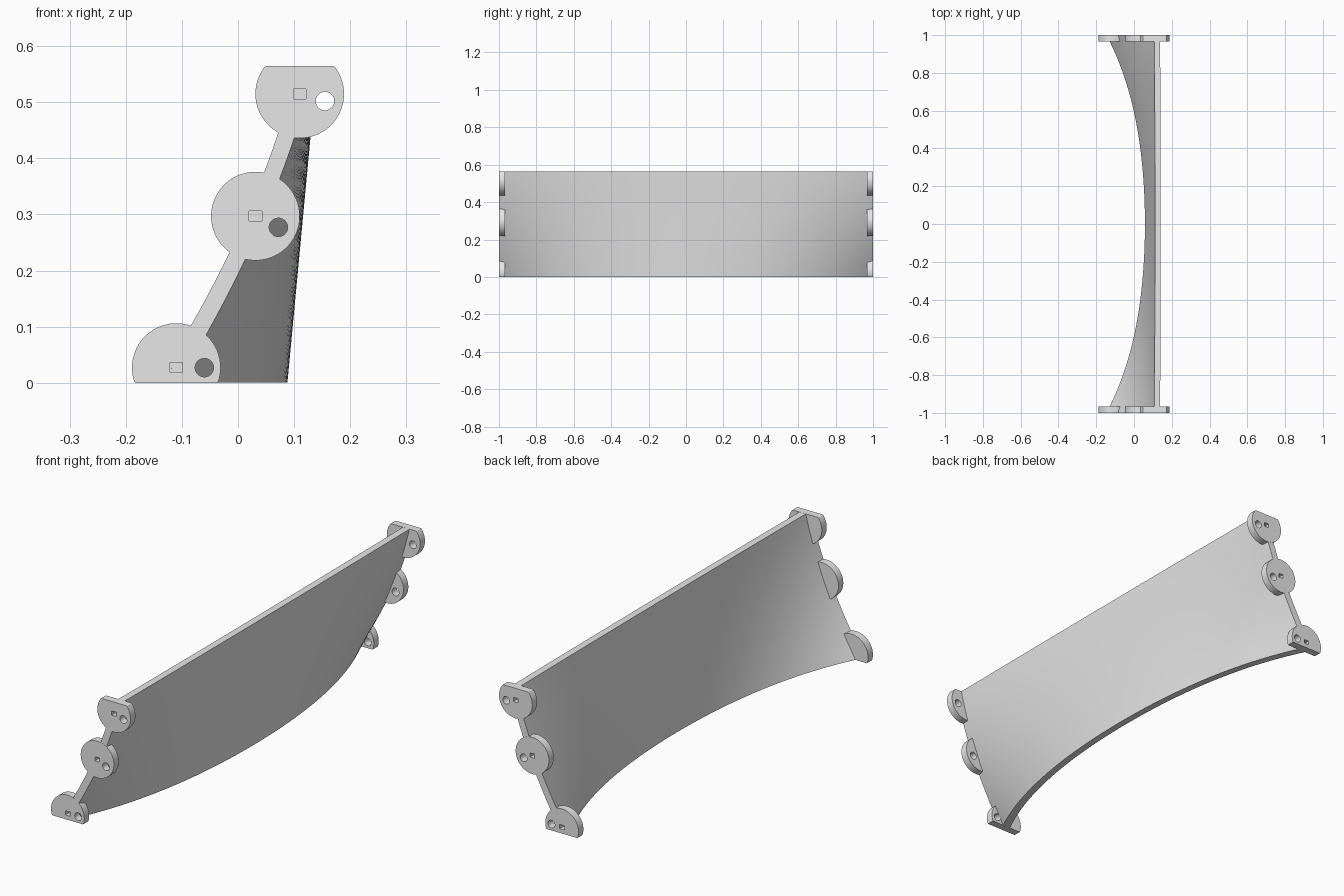
import bpy, bmesh, math

if "Cube" in bpy.data.objects:
    bpy.data.objects.remove(bpy.data.objects["Cube"])

HEIGHT = 0.565      # overall height
PLATE = 0.033       # end plate thickness
HALF_T = 0.015      # half of the panel thickness

grey = bpy.data.materials.new("light_grey")
grey.diffuse_color = (0.8, 0.8, 0.8, 1)
grey.use_nodes = True
grey.node_tree.nodes["Principled BSDF"].inputs["Base Color"].default_value = grey.diffuse_color


def make_object(name, bm):
    bmesh.ops.recalc_face_normals(bm, faces=bm.faces[:])
    mesh = bpy.data.meshes.new(name)
    bm.to_mesh(mesh)
    bm.free()
    mesh.materials.append(grey)
    obj = bpy.data.objects.new(name, mesh)
    bpy.context.collection.objects.link(obj)
    return obj


def prism(bm, outline, y0, y1):
    """Extrude an x-z outline from y0 to y1."""
    a = [bm.verts.new((x, y0, z)) for x, z in outline]
    b = [bm.verts.new((x, y1, z)) for x, z in outline]
    bm.faces.new(a)
    bm.faces.new(b[::-1])
    n = len(a)
    for i in range(n):
        j = (i + 1) % n
        bm.faces.new((a[i], b[i], b[j], a[j]))


def disc(cx, cz, r, n):
    """Circle outline, cut flat at the floor and at the top."""
    pts = []
    for i in range(n):
        t = 2 * math.pi * (i + 0.5) / n
        pts.append((cx + r * math.cos(t), min(HEIGHT, max(0, cz + r * math.sin(t)))))
    return pts


def centre_x(y, z):
    """Middle surface of the panel: straight at the top, bowed at the bottom."""
    end = -0.11 + 0.5222 * (z - 0.027) - 0.337 * (z - 0.027) * (z - 0.297)
    mid = 0.073 + 0.094 * z
    bow = 0.72 * y ** 2 + 0.28 * y ** 4
    return mid + (end - mid) * bow


def cut(obj, cutter):
    mod = obj.modifiers.new("holes", 'BOOLEAN')
    mod.operation = 'DIFFERENCE'
    mod.solver = 'EXACT'
    mod.object = cutter


# Curved panel: two offset grids closed around the border
NY, NZ = 56, 16
bm = bmesh.new()
sheets = []
for side in (-1, 1):
    rows = []
    for i in range(NY + 1):
        y = 0.9997 * (2 * i / NY - 1)
        row = []
        for k in range(NZ + 1):
            z = 0.0003 + (HEIGHT - 0.0006) * k / NZ
            e = 0.001
            dz = (centre_x(y, z + e) - centre_x(y, z - e)) / (2 * e)
            dy = (centre_x(y + e, z) - centre_x(y - e, z)) / (2 * e)
            half = HALF_T * math.sqrt(1 + dz * dz + dy * dy)
            row.append(bm.verts.new((centre_x(y, z) + side * half, y, z)))
        rows.append(row)
    for i in range(NY):
        for k in range(NZ):
            bm.faces.new((rows[i][k], rows[i + 1][k], rows[i + 1][k + 1], rows[i][k + 1]))
    sheets.append(rows)
a, b = sheets
for i in range(NY):
    for k in (0, NZ):
        bm.faces.new((a[i][k], a[i + 1][k], b[i + 1][k], b[i][k]))
for k in range(NZ):
    for i in (0, NY):
        bm.faces.new((a[i][k], a[i][k + 1], b[i][k + 1], b[i][k]))
panel = make_object("curved_panel", bm)

# Mounting discs: centre x, z, and round hole x, z
discs = {
    "lower": (-0.110, 0.027, -0.060, 0.027),
    "middle": (0.031, 0.297, 0.072, 0.277),
    "upper": (0.110, 0.515, 0.155, 0.502),
}

# Hole cutters: square pockets and round through holes
square_bm, round_bm = bmesh.new(), bmesh.new()
for cx, cz, hx, hz in discs.values():
    w, h = 0.0115, 0.009
    square = [(cx - w, cz - h), (cx + w, cz - h), (cx + w, cz + h), (cx - w, cz + h)]
    for s in (-1, 1):
        prism(square_bm, square, s * 0.975, s * 1.02)
        prism(round_bm, disc(hx, hz, 0.0165, 32), s * 0.94, s * 1.02)
square_cutter = make_object("square_hole_cutter", square_bm)
round_cutter = make_object("round_hole_cutter", round_bm)

# Mounting discs at both ends
cut(panel, square_cutter)
parts = [panel]
for label, (cx, cz, hx, hz) in discs.items():
    for end, s in (("front", -1), ("back", 1)):
        bm = bmesh.new()
        prism(bm, disc(cx, cz, 0.079, 72), s * (1 - PLATE), s)
        plate = make_object(f"{label}_{end}_mounting_disc", bm)
        cut(plate, square_cutter)
        cut(plate, round_cutter)
        parts.append(plate)

# Apply the cuts, shade smooth with sharp edges, drop the cutters
for obj in parts:
    bpy.ops.object.select_all(action='DESELECT')
    obj.select_set(True)
    bpy.context.view_layer.objects.active = obj
    for mod in list(obj.modifiers):
        bpy.ops.object.modifier_apply(modifier=mod.name)
    bpy.ops.object.shade_smooth_by_angle(angle=math.radians(30))
for cutter in (square_cutter, round_cutter):
    bpy.data.objects.remove(cutter, do_unlink=True)
